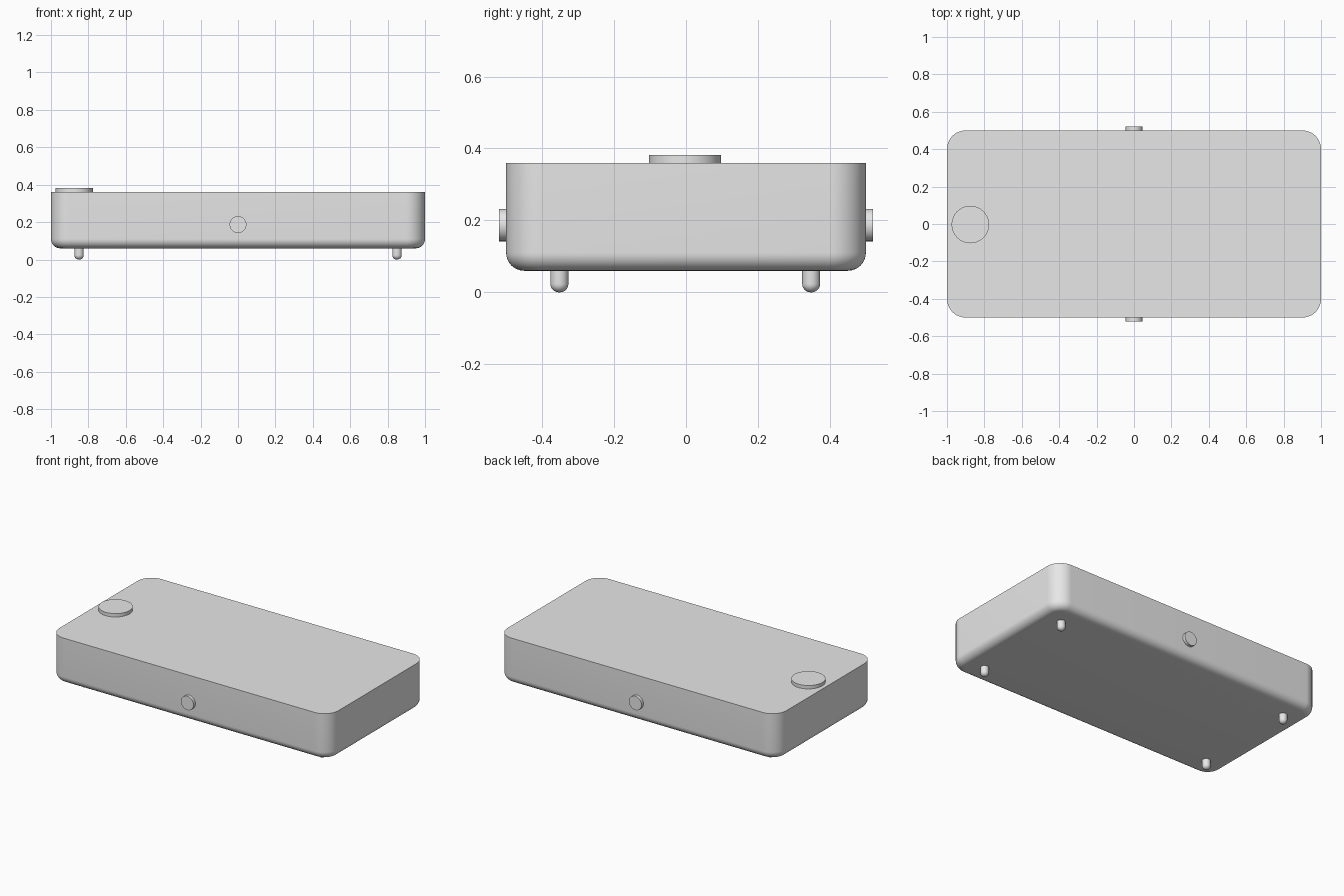
import bpy, bmesh, math
from mathutils import Matrix, Vector

cube = bpy.data.objects.get("Cube")
if cube:
    bpy.data.objects.remove(cube, do_unlink=True)

grey = bpy.data.materials.new("light grey")
grey.use_nodes = True
grey.diffuse_color = (0.8, 0.8, 0.8, 1)
grey.node_tree.nodes["Principled BSDF"].inputs["Base Color"].default_value = (0.8, 0.8, 0.8, 1)


def finish(name, bm):
    """Turn a bmesh into a shaded, coloured object."""
    bmesh.ops.recalc_face_normals(bm, faces=bm.faces)
    mesh = bpy.data.meshes.new(name)
    bm.to_mesh(mesh)
    bm.free()
    mesh.materials.append(grey)
    ob = bpy.data.objects.new(name, mesh)
    bpy.context.collection.objects.link(ob)
    bpy.ops.object.select_all(action='DESELECT')
    ob.select_set(True)
    bpy.context.view_layer.objects.active = ob
    bpy.ops.object.shade_smooth_by_angle(angle=math.radians(35))
    return ob


def disc(name, radius, start, end, segments=64, dome=False):
    """Cylinder between two points, optionally with a rounded far end."""
    start, end = Vector(start), Vector(end)
    axis = end - start
    bm = bmesh.new()
    bmesh.ops.create_cone(bm, cap_ends=True, segments=segments,
                          radius1=radius, radius2=radius, depth=axis.length)
    if dome:
        rim = [e for e in bm.edges if all(v.co.z > 0 for v in e.verts)]
        bmesh.ops.bevel(bm, geom=rim, offset=radius * 0.95, segments=8,
                        profile=0.5, affect='EDGES')
    turn = axis.to_track_quat('Z', 'Y').to_matrix().to_4x4()
    bm.transform(Matrix.Translation((start + end) / 2) @ turn)
    return finish(name, bm)


# Body: rounded upright corners, rounded lower rim, sharp upper rim
bm = bmesh.new()
bmesh.ops.create_cube(bm, size=1, matrix=Matrix.Translation((0, 0, 0.21))
                      @ Matrix.Diagonal((2, 1, 0.3, 1)))
upright = [e for e in bm.edges if abs(e.verts[0].co.z - e.verts[1].co.z) > 0.1]
bmesh.ops.bevel(bm, geom=upright, offset=0.1, segments=16, profile=0.5, affect='EDGES')
lower = [e for e in bm.edges if all(v.co.z < 0.1 for v in e.verts)]
bmesh.ops.bevel(bm, geom=lower, offset=0.05, segments=10, profile=0.5, affect='EDGES')
finish("body", bm)

# Top button
disc("top_button", 0.1, (-0.875, -0.003, 0.35), (-0.875, -0.003, 0.382))

# Side buttons
for name, side in (("front_button", -1), ("back_button", 1)):
    disc(name, 0.045, (0, side * 0.48, 0.187), (0, side * 0.52, 0.187))

# Round-tipped feet
for x_name, x in (("right", -0.85), ("left", 0.85)):
    for y_name, y in (("front", -0.352), ("back", 0.348)):
        disc(f"{y_name}_{x_name}_foot", 0.025, (x, y, 0.08), (x, y, 0), 32, dome=True)
